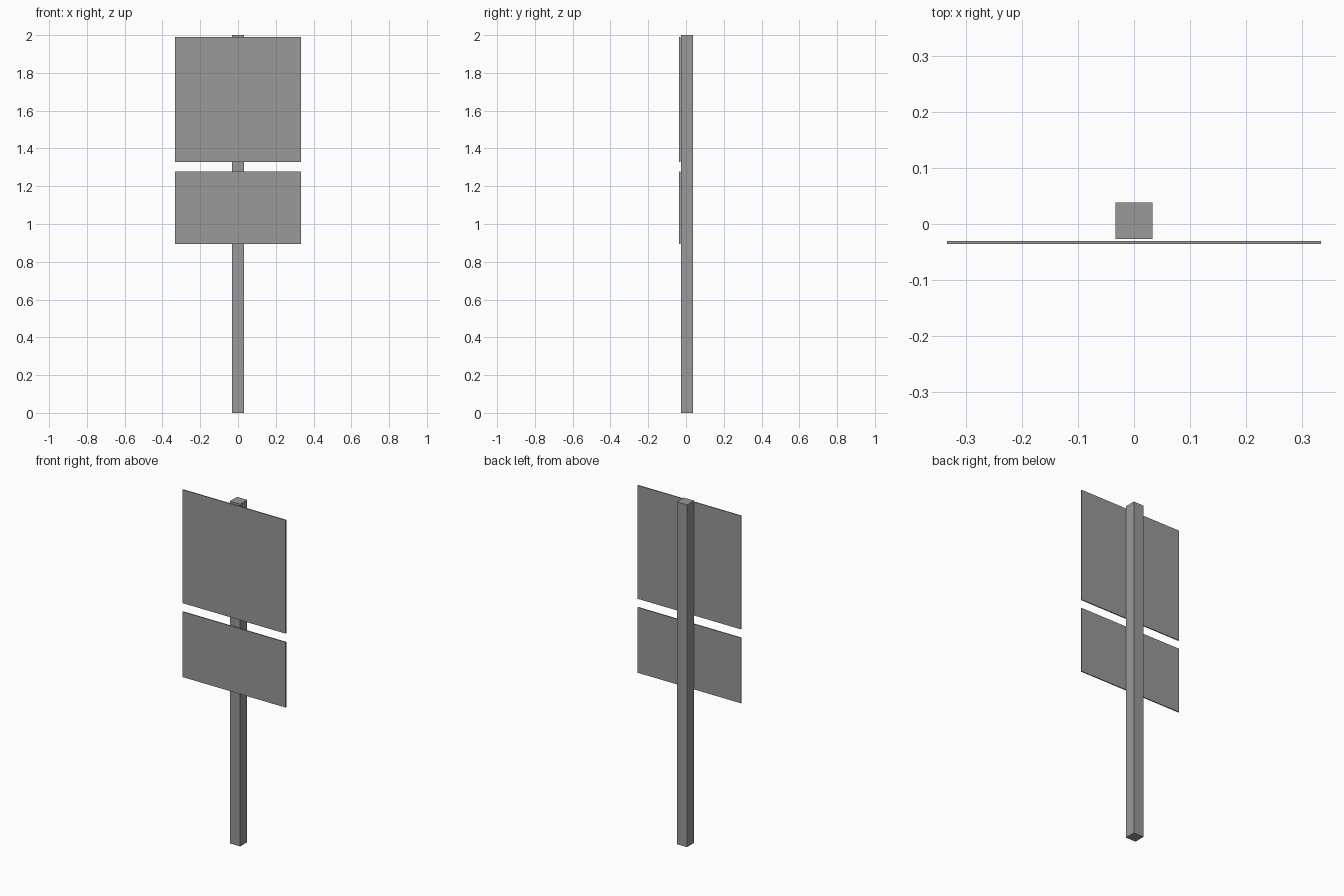
import bpy

# Remove the default object
cube = bpy.data.objects.get("Cube")
if cube:
    bpy.data.objects.remove(cube, do_unlink=True)

# Single flat grey for the whole sign
grey = bpy.data.materials.new("plain_grey")
grey.use_nodes = True
colour = (0.32, 0.32, 0.32, 1)
grey.diffuse_color = colour
grey.node_tree.nodes["Principled BSDF"].inputs["Base Color"].default_value = colour


def box(name, low, high):
    """Axis-aligned box between two corners."""
    centre = [(a + b) / 2 for a, b in zip(low, high)]
    bpy.ops.mesh.primitive_cube_add(size=1, location=centre)
    part = bpy.context.object
    part.name = name
    part.scale = [b - a for a, b in zip(low, high)]
    bpy.ops.object.transform_apply(location=False, rotation=False, scale=True)
    part.data.materials.append(grey)
    return part


# Square post
half_post = 0.033
box("post", (-half_post, -0.027, 0), (half_post, 0.038, 2))

# Two thin panels standing just clear of the post's front
half_panel = 0.333
for name, bottom, top in (("upper_panel", 1.327, 1.99), ("lower_panel", 0.895, 1.277)):
    box(name, (-half_panel, -0.036, bottom), (half_panel, -0.03, top))
